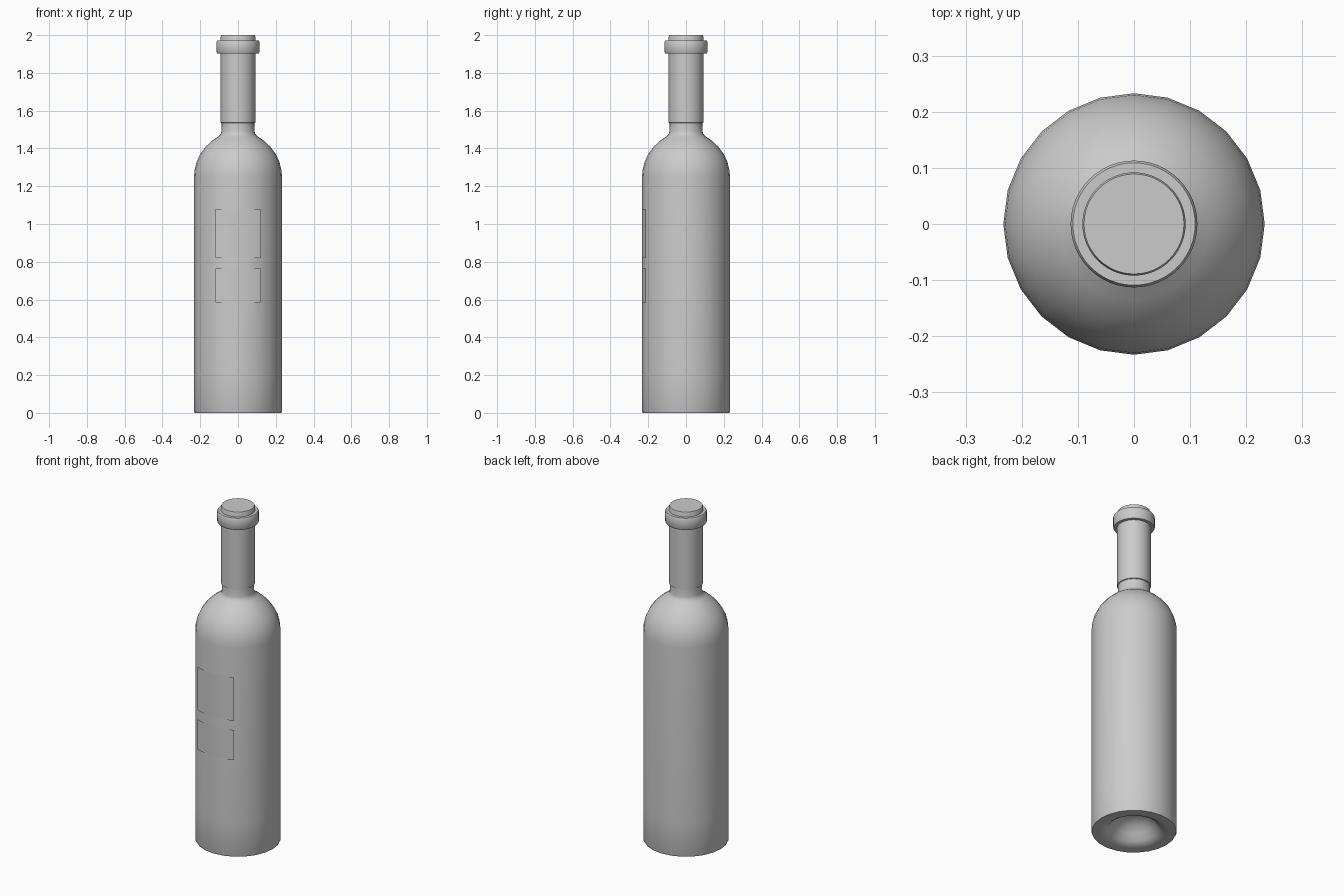
import bpy, bmesh, math

if "Cube" in bpy.data.objects:
    bpy.data.objects.remove(bpy.data.objects["Cube"])


def finish(name, bm, angle=40):
    bmesh.ops.remove_doubles(bm, verts=bm.verts, dist=1e-5)
    me = bpy.data.meshes.new(name)
    bm.to_mesh(me)
    bm.free()
    ob = bpy.data.objects.new(name, me)
    bpy.context.collection.objects.link(ob)
    bpy.ops.object.select_all(action='DESELECT')
    ob.select_set(True)
    bpy.context.view_layer.objects.active = ob
    bpy.ops.object.shade_smooth_by_angle(angle=math.radians(angle))
    return ob


def lathe(name, profile, sides, closed=False):
    """Spin an (r, z) profile around the z axis."""
    bm = bmesh.new()
    vs = [bm.verts.new((r, 0, z)) for r, z in profile]
    pairs = list(zip(vs, vs[1:])) + ([(vs[-1], vs[0])] if closed else [])
    edges = [bm.edges.new(p) for p in pairs]
    bmesh.ops.spin(bm, geom=vs + edges, cent=(0, 0, 0), axis=(0, 0, 1),
                   angle=2 * math.pi, steps=sides, use_duplicate=False)
    bmesh.ops.remove_doubles(bm, verts=bm.verts, dist=1e-5)
    bmesh.ops.recalc_face_normals(bm, faces=bm.faces)
    return finish(name, bm)


def label(name, z0, z1, half=0.12, y_mid=-0.234, radius=0.325, n=8):
    """Thin curved sheet, slightly flatter than the bottle."""
    bm = bmesh.new()
    a = math.asin(half / radius)
    cols = []
    for i in range(n + 1):
        t = -a + 2 * a * i / n
        x, y = radius * math.sin(t), y_mid + radius * (1 - math.cos(t))
        cols.append([bm.verts.new((x, y, z)) for z in (z0, z1)])
    for p, q in zip(cols, cols[1:]):
        bm.faces.new((p[0], q[0], q[1], p[1]))
    return finish(name, bm)


# Glass bottle: punt in the base, straight body, round shoulder, neck
lathe("bottle", [
    (0, 0.11), (0.04, 0.105), (0.08, 0.088), (0.115, 0.055), (0.14, 0.02),
    (0.165, 0.004), (0.19, 0), (0.23, 0), (0.233, 0.008), (0.233, 0.2),
    (0.233, 1.25), (0.230, 1.285), (0.219, 1.33), (0.199, 1.372),
    (0.170, 1.41), (0.135, 1.443), (0.105, 1.463), (0.092, 1.475),
    (0.088, 1.49), (0.087, 1.54), (0.087, 1.98), (0, 1.98)], 24)

# Foil capsule over the neck
lathe("neck_capsule", [
    (0.087, 1.535), (0.092, 1.537), (0.092, 1.9), (0.092, 1.992),
    (0.089, 2.0), (0, 2.0)], 48)

# Raised lip ring
lathe("lip_ring", [
    (0.09, 1.902), (0.109, 1.902), (0.113, 1.908), (0.113, 1.965),
    (0.109, 1.972), (0.09, 1.972)], 48, closed=True)

# Two front labels
label("upper_label", 0.82, 1.08)
label("lower_label", 0.585, 0.765)
